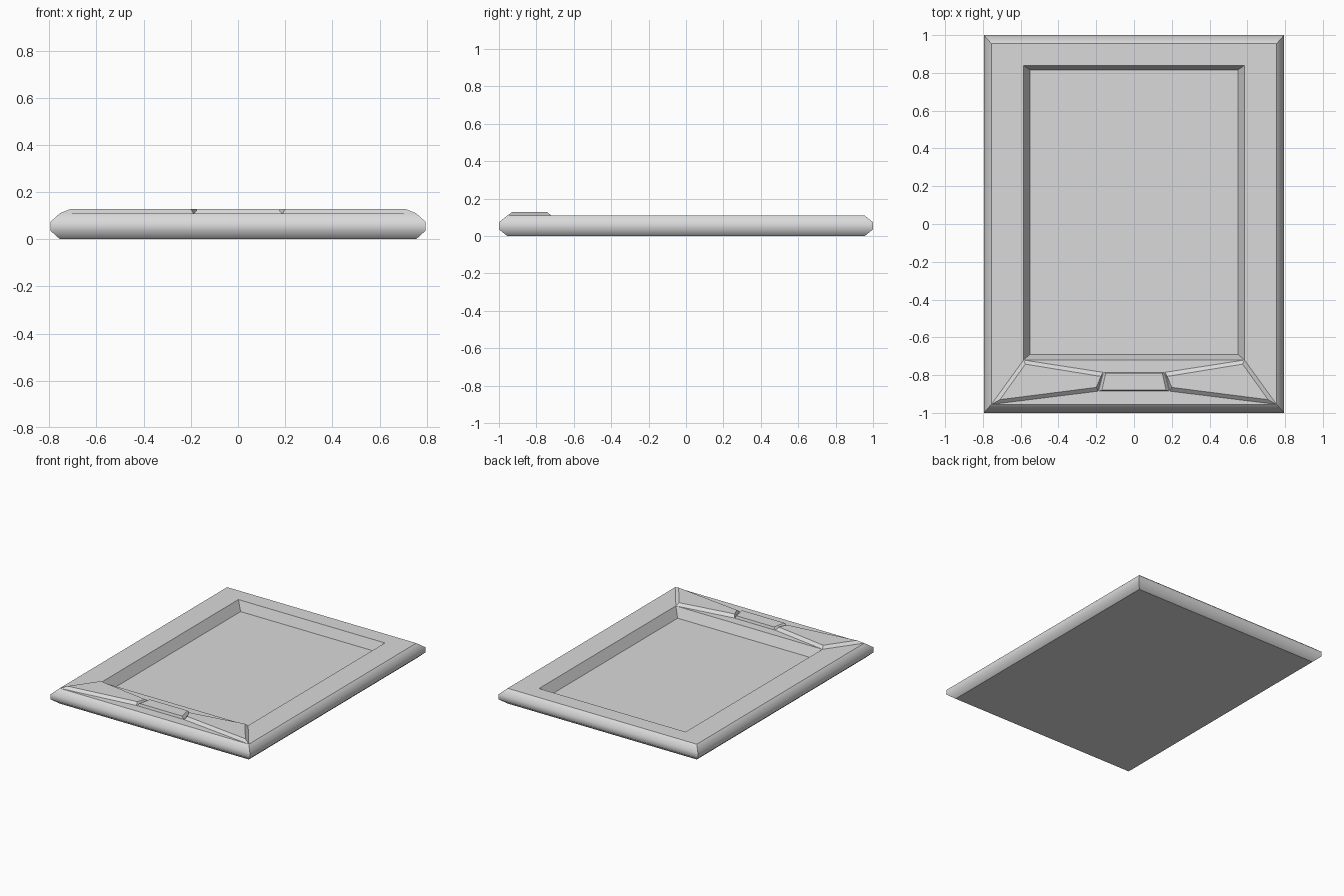
import bpy
import bmesh

cube = bpy.data.objects.get("Cube")
if cube:
    bpy.data.objects.remove(cube, do_unlink=True)

grey = bpy.data.materials.new("light_grey")
grey.use_nodes = True
colour = (0.7, 0.7, 0.7, 1)
grey.diffuse_color = colour
grey.node_tree.nodes["Principled BSDF"].inputs["Base Color"].default_value = colour


def rect(hx, y0, y1, z):
    return [(-hx, y0, z), (hx, y0, z), (hx, y1, z), (-hx, y1, z)]


def flat(points, z):
    return [(x, y, z) for x, y in points]


def loft(name, loops, cap_bottom=True, round_height=None):
    """Skin a stack of four-sided loops and cap the ends."""
    bm = bmesh.new()
    rings = [[bm.verts.new(p) for p in loop] for loop in loops]
    for a, b in zip(rings, rings[1:]):
        for i in range(4):
            j = (i + 1) % 4
            bm.faces.new((a[i], a[j], b[j], b[i]))
    bm.faces.new(rings[-1])
    if cap_bottom:
        bm.faces.new(rings[0][::-1])
    bm.normal_update()
    # Soften only the horizontal folds of the rounded rim
    if round_height:
        low, high = round_height
        for f in bm.faces:
            f.smooth = True
        for e in bm.edges:
            z0, z1 = (v.co.z for v in e.verts)
            on_rim = all(abs(v.co.y) > 0.99 for v in e.verts)
            e.smooth = on_rim and abs(z0 - z1) < 1e-5 and low <= z0 <= high
    mesh = bpy.data.meshes.new(name)
    bm.to_mesh(mesh)
    bm.free()
    mesh.materials.append(grey)
    obj = bpy.data.objects.new(name, mesh)
    bpy.context.collection.objects.link(obj)
    return obj


TOP = 0.11       # face of the frame
RAISED = 0.128   # face of the raised front panels
FLOOR = 0.042    # recessed screen

# Slab with rounded rim and recessed screen
loft("tablet_body", [
    rect(0.755, -0.955, 0.955, 0),
    rect(0.795, -1, 1, 0.036),
    rect(0.795, -1, 1, 0.074),
    rect(0.755, -0.955, 0.955, TOP),
    rect(0.585, -0.72, 0.84, TOP),
    rect(0.55, -0.69, 0.815, FLOOR),
], round_height=(0.03, 0.08))

# Raised panels either side of the button
wing_base = [(0.19, -0.885), (0.755, -0.955), (0.585, -0.72), (0.165, -0.785)]
wing_top = [(0.2, -0.865), (0.71, -0.93), (0.575, -0.742), (0.175, -0.807)]
for side, sign in (("left", 1), ("right", -1)):
    loops = [flat([(sign * x, y) for x, y in pts], z)
             for pts, z in ((wing_base, TOP), (wing_top, RAISED))]
    if sign < 0:
        loops = [loop[::-1] for loop in loops]
    loft(side + "_raised_panel", loops, cap_bottom=False)

# Tapered button
loft("front_button", [
    flat([(-0.187, -0.885), (0.187, -0.885), (0.162, -0.785), (-0.162, -0.785)], TOP),
    flat([(-0.17, -0.88), (0.17, -0.88), (0.15, -0.79), (-0.15, -0.79)], RAISED),
], cap_bottom=False)
